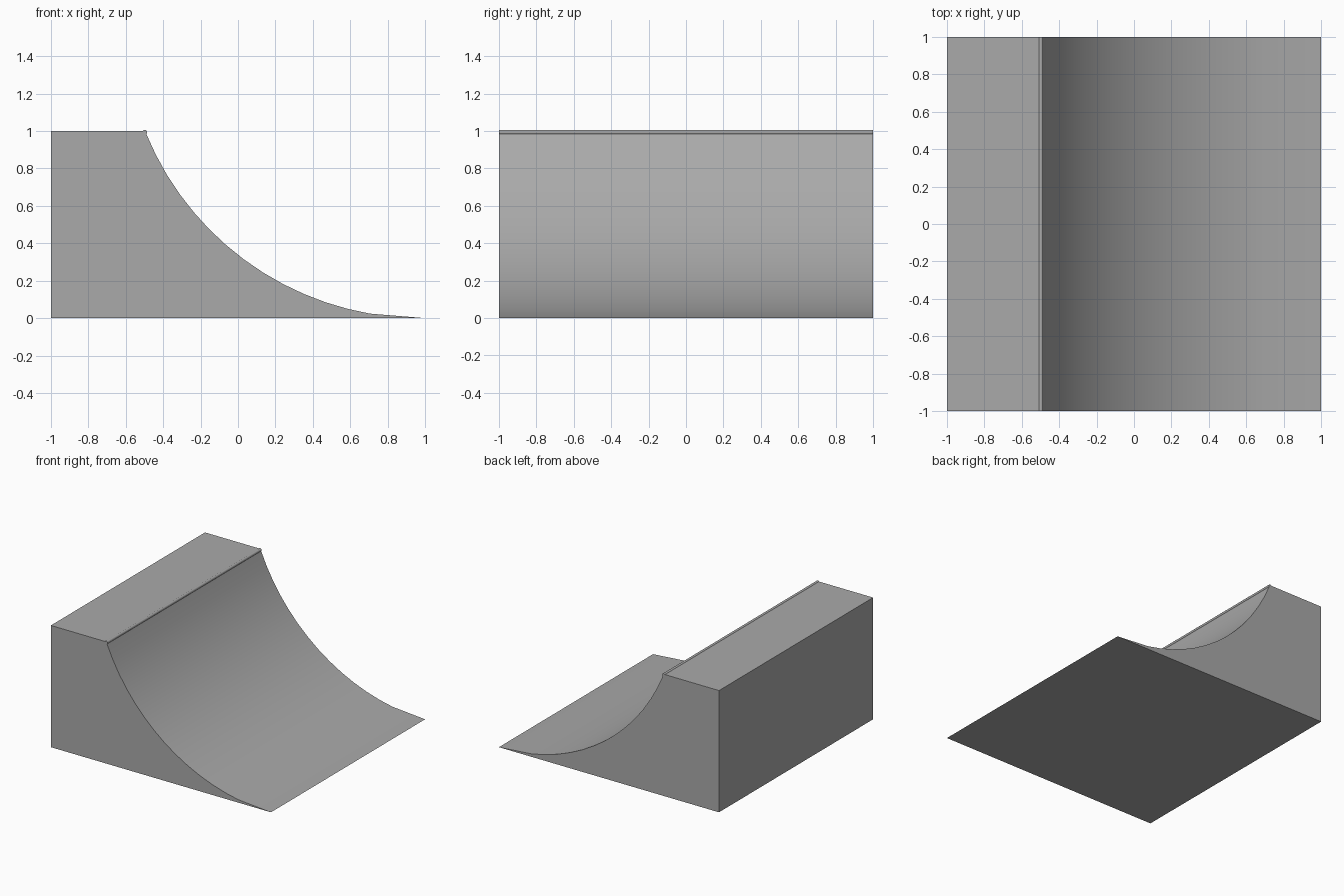
import bpy
import bmesh
from math import sin, cos, radians, pi

cube = bpy.data.objects.get("Cube")
if cube:
    bpy.data.objects.remove(cube, do_unlink=True)

HALF_WIDTH = 1.0
RADIUS = 1.59          # radius of the riding curve
CENTER_X = 0.98

grey = bpy.data.materials.new("concrete grey")
grey.use_nodes = True
colour = (0.4, 0.4, 0.4, 1)
grey.diffuse_color = colour
grey.node_tree.nodes["Principled BSDF"].inputs["Base Color"].default_value = colour


def extrude_profile(name, points, smooth_angle):
    """Sweep a closed x-z outline across the full width."""
    bm = bmesh.new()
    face = bm.faces.new([bm.verts.new((x, -HALF_WIDTH, z)) for x, z in points])
    swept = bmesh.ops.extrude_face_region(bm, geom=[face])["geom"]
    verts = [v for v in swept if isinstance(v, bmesh.types.BMVert)]
    bmesh.ops.translate(bm, verts=verts, vec=(0, 2 * HALF_WIDTH, 0))
    bmesh.ops.recalc_face_normals(bm, faces=bm.faces)
    mesh = bpy.data.meshes.new(name)
    bm.to_mesh(mesh)
    bm.free()
    mesh.materials.append(grey)
    obj = bpy.data.objects.new(name, mesh)
    bpy.context.collection.objects.link(obj)
    bpy.ops.object.select_all(action='DESELECT')
    obj.select_set(True)
    bpy.context.view_layer.objects.active = obj
    bpy.ops.object.shade_smooth_by_angle(angle=radians(smooth_angle))
    return obj


# Ramp body: deck, curved transition and flat base
steps = 13
arc = []
for i in range(steps + 1):
    a = radians(67.6 + (10 - 67.6) * i / steps)
    arc.append((CENTER_X - RADIUS * sin(a), RADIUS * (1 - cos(a))))
outline = [(-1, 0), (-1, 1), (-0.497, 1)] + arc + [(1, 0)]
extrude_profile("ramp_body", outline, 30)

# Coping pipe along the top edge
sides = 12
pipe = [(-0.498 + 0.013 * cos(2 * pi * i / sides),
         0.993 + 0.013 * sin(2 * pi * i / sides)) for i in range(sides)]
extrude_profile("coping_pipe", pipe, 40)
